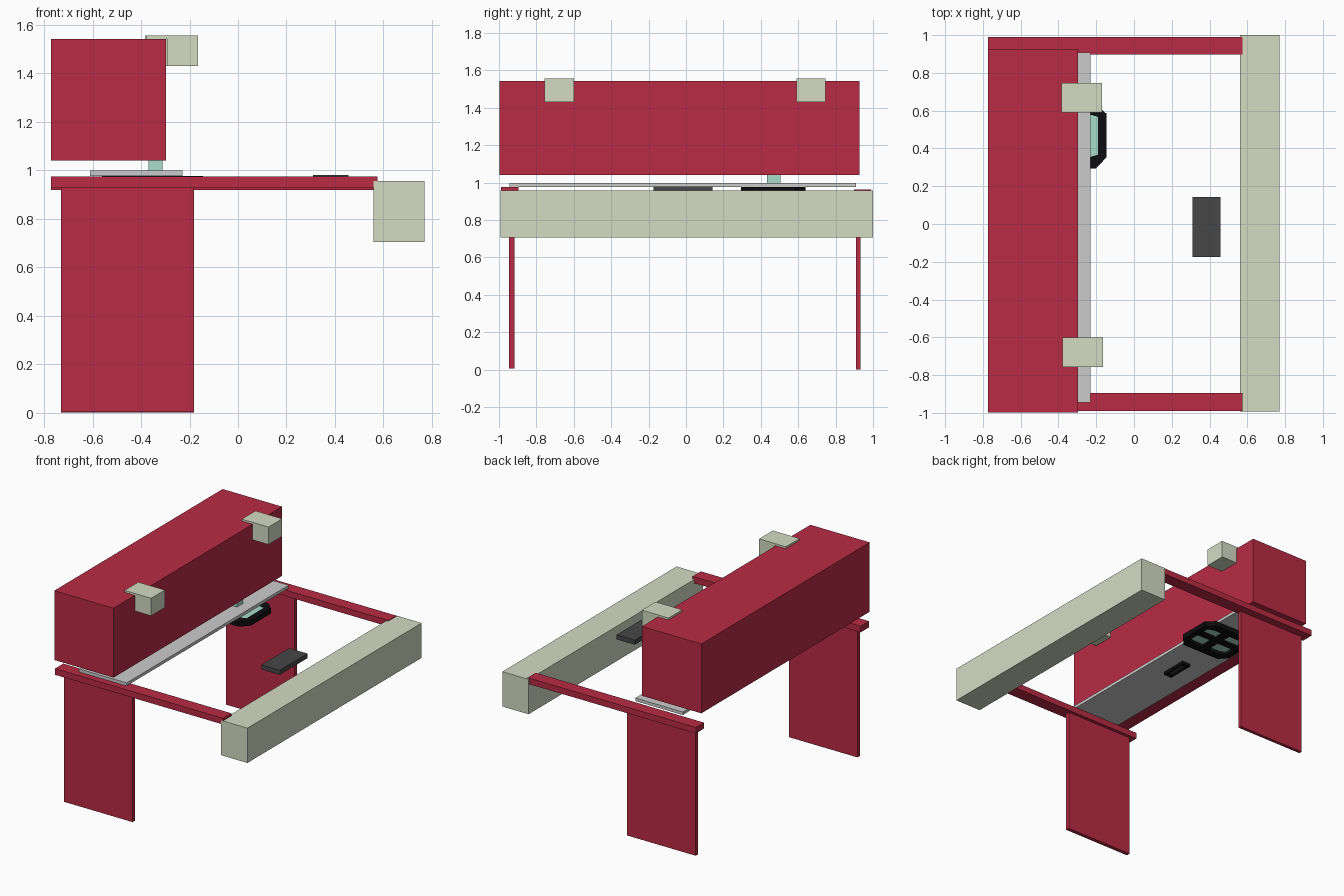
import bpy, bmesh

if "Cube" in bpy.data.objects:
    bpy.data.objects.remove(bpy.data.objects["Cube"])


def material(name, rgb):
    m = bpy.data.materials.new(name)
    m.diffuse_color = (*rgb, 1)
    m.use_nodes = True
    m.node_tree.nodes["Principled BSDF"].inputs["Base Color"].default_value = m.diffuse_color
    return m


RED = material("red", (0.48, 0.024, 0.058))
CREAM = material("cream", (0.66, 0.71, 0.55))
MINT = material("mint", (0.39, 0.72, 0.60))
DARK = material("dark_grey", (0.065, 0.063, 0.065))
BLACK = material("black", (0.004, 0.004, 0.005))


def prism(name, points, lo, hi, mat=None, axis="z"):
    """Extrude a closed outline along z (points are x,y) or y (points are x,z)."""
    put = (lambda p, d: (p[0], p[1], d)) if axis == "z" else (lambda p, d: (p[0], d, p[1]))
    bm = bmesh.new()
    a = [bm.verts.new(put(p, lo)) for p in points]
    b = [bm.verts.new(put(p, hi)) for p in points]
    bm.faces.new(a)
    bm.faces.new(b)
    for i in range(len(a)):
        j = (i + 1) % len(a)
        bm.faces.new((a[i], a[j], b[j], b[i]))
    bmesh.ops.recalc_face_normals(bm, faces=bm.faces)
    me = bpy.data.meshes.new(name)
    bm.to_mesh(me)
    bm.free()
    ob = bpy.data.objects.new(name, me)
    bpy.context.collection.objects.link(ob)
    if mat:
        me.materials.append(mat)
    return ob


def box(name, x, y, z, mat=None):
    return prism(name, [(x[0], y[0]), (x[1], y[0]), (x[1], y[1]), (x[0], y[1])], *z, mat)


# Overhead cabinet and counter
box("cabinet", (-0.772, -0.297), (-0.998, 0.927), (1.04, 1.542), RED)
box("counter", (-0.61, -0.23), (-0.945, 0.908), (0.977, 0.999))

# Side rails and leg panels
box("front_rail", (-0.772, 0.575), (-0.99, -0.895), (0.93, 0.975), RED)
box("back_rail", (-0.772, 0.575), (0.898, 0.99), (0.918, 0.962), RED)
box("front_leg", (-0.73, -0.182), (-0.946, -0.918), (0.005, 0.93), RED)
box("back_leg", (-0.73, -0.182), (0.908, 0.932), (0, 0.918), RED)

# Cross beam
box("beam", (0.56, 0.77), (-0.992, 1.0), (0.705, 0.957), CREAM)

# L-shaped brackets hooked over the cabinet edge
for name, y, dx in (("front_bracket", -0.757, 0.004), ("back_bracket", 0.59, 0)):
    outline = [(-0.383, 1.543), (-0.297, 1.543), (-0.297, 1.43), (-0.169, 1.43),
               (-0.169, 1.557), (-0.383, 1.557)]
    prism(name, [(px + dx, pz) for px, pz in outline], y, y + 0.157, CREAM, "y")

# Tray plate
box("tray_plate", (0.31, 0.457), (-0.175, 0.142), (0.947, 0.98), DARK)

# Post between the counter and the cabinet
box("post", (-0.37, -0.312), (0.433, 0.505), (0.96, 1.045), MINT)

# Frame under the counter: stepped walls, corners, panel and cross bars
CX, CY, Z = -0.353, 0.467, (0.94, 0.976)
box("panel", (CX - 0.165, CX + 0.165), (CY - 0.115, CY + 0.12), (0.964, 0.974), MINT)
for s in (-1, 1):
    xs = sorted((CX + s * 0.163, CX + s * 0.208))
    ys = sorted((CY + s * 0.115, CY + s * 0.173))
    box("frame_side", xs, (CY - 0.113, CY + 0.12), Z, BLACK)
    box("frame_end", (CX - 0.11, CX + 0.11), ys, Z, BLACK)
    for t in (-1, 1):
        prism("frame_corner", [(CX + s * px, CY + t * py) for px, py in
                               ((0.11, 0.173), (0.152, 0.173), (0.208, 0.113),
                                (0.163, 0.1), (0.11, 0.115))], *Z, BLACK)
box("cross_bar_long", (CX - 0.163, CX + 0.163), (CY - 0.025, CY + 0.025), (0.952, 0.964), BLACK)
box("cross_bar_short", (CX - 0.03, CX + 0.03), (CY - 0.115, CY + 0.12), (0.95, 0.963), BLACK)

# Small recessed pull under the counter
X0, X1, Y0, Y1 = -0.445, -0.38, -0.13, 0.07
box("pull_plate", (X0 + 0.015, X1 - 0.015), (Y0 + 0.025, Y1 - 0.025), (0.97, 0.978), DARK)
for x in ((X0, X0 + 0.015), (X1 - 0.015, X1)):
    box("pull_side", x, (Y0, Y1), (0.955, 0.978), BLACK)
for y in ((Y0, Y0 + 0.025), (Y1 - 0.025, Y1)):
    box("pull_end", (X0 + 0.015, X1 - 0.015), y, (0.955, 0.978), BLACK)
